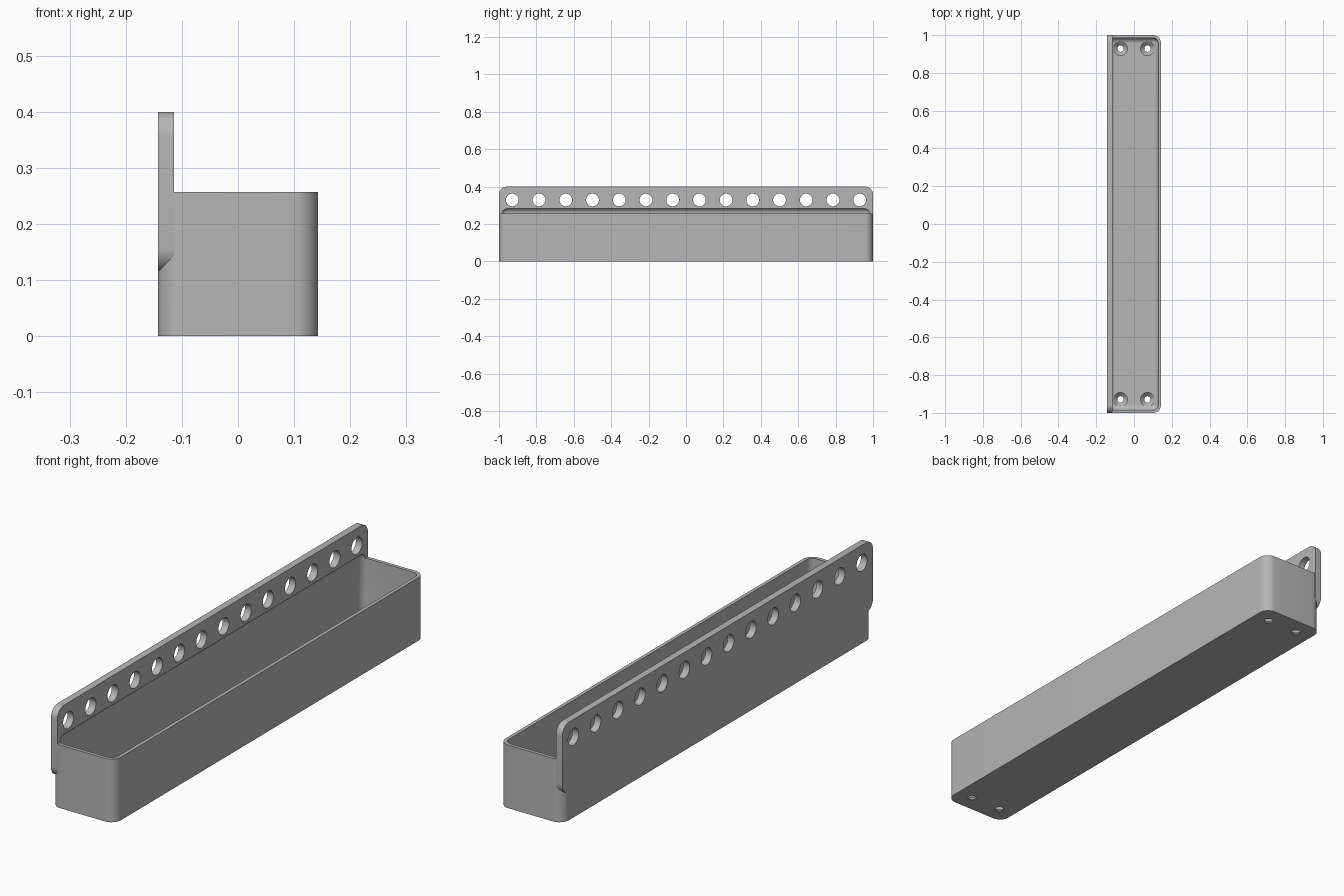
import bpy
import bmesh
from math import pi
from mathutils import Matrix, Vector

cube = bpy.data.objects.get("Cube")
if cube:
    bpy.data.objects.remove(cube, do_unlink=True)

U = 1 / 7                 # hole pitch, the design unit
HALF_W = U                # half width of the tray
WALL = 0.1 * U
PLATE = 0.2 * U
RADIUS = 0.3 * U
FLOOR = 0.15 * U
HEIGHT = 1.8 * U
TOP = 2.8 * U

grey = bpy.data.materials.new("plain grey")
grey.use_nodes = True
colour = (0.47, 0.47, 0.47, 1)
grey.diffuse_color = colour
grey.node_tree.nodes["Principled BSDF"].inputs["Base Color"].default_value = colour


def make_object(name, bm):
    bmesh.ops.recalc_face_normals(bm, faces=bm.faces)
    mesh = bpy.data.meshes.new(name)
    bm.to_mesh(mesh)
    bm.free()
    mesh.materials.append(grey)
    obj = bpy.data.objects.new(name, mesh)
    bpy.context.collection.objects.link(obj)
    return obj


def rounded_box(name, low, high, radius, axis=None):
    """Box with the edges along one axis rounded, or all edges if no axis is given."""
    low, high = Vector(low), Vector(high)
    bm = bmesh.new()
    bmesh.ops.create_cube(bm, size=1)
    bmesh.ops.scale(bm, vec=high - low, verts=bm.verts)
    bmesh.ops.translate(bm, vec=(low + high) / 2, verts=bm.verts)
    edges = [e for e in bm.edges if axis is None
             or abs((e.verts[0].co - e.verts[1].co).normalized()[axis]) > 0.9]
    bmesh.ops.bevel(bm, geom=edges, offset=radius, segments=10,
                    profile=0.5, affect='EDGES')
    return make_object(name, bm)


def add_cone(bm, r1, r2, depth, centre, rotation=Matrix()):
    bmesh.ops.create_cone(bm, cap_ends=True, segments=40, radius1=r1, radius2=r2,
                          depth=depth, matrix=Matrix.Translation(centre) @ rotation)


def combine(target, other, operation):
    other.hide_render = True
    mod = target.modifiers.new(operation.lower(), 'BOOLEAN')
    mod.object = other
    mod.operation = operation
    mod.solver = 'EXACT'
    bpy.context.view_layer.objects.active = target
    bpy.ops.object.modifier_apply(modifier=mod.name)
    bpy.data.objects.remove(other, do_unlink=True)


# Tray block with rounded upright corners
tray = rounded_box("tray_with_mounting_plate", (-HALF_W, -1, 0),
                   (HALF_W, 1, HEIGHT), RADIUS, axis=2)

# Mounting plate with rounded corners
plate = rounded_box("mounting_plate", (-HALF_W, -1, 0.8 * U),
                    (-HALF_W + PLATE, 1, TOP), RADIUS, axis=0)
combine(tray, plate, 'UNION')

# Cavity, rounded on every edge
inner = HALF_W - WALL
cavity = rounded_box("cavity_cutter", (-inner, -1 + WALL, FLOOR),
                     (inner, 1 - WALL, 2 * U), RADIUS - WALL)
combine(tray, cavity, 'DIFFERENCE')

# Row of holes through the plate
bm = bmesh.new()
for i in range(14):
    add_cone(bm, 0.034, 0.034, 0.1, (-HALF_W + PLATE / 2, (i - 6.5) * U, TOP - U / 2),
             Matrix.Rotation(pi / 2, 4, 'Y'))
combine(tray, make_object("plate_hole_cutter", bm), 'DIFFERENCE')

# Countersunk screw holes in the floor
corners = [(x * U / 2, y * 6.5 * U) for x in (-1, 1) for y in (-1, 1)]
bm = bmesh.new()
for x, y in corners:
    add_cone(bm, 0.017, 0.017, 0.1, (x, y, 0))
combine(tray, make_object("screw_hole_cutter", bm), 'DIFFERENCE')
bm = bmesh.new()
for x, y in corners:
    add_cone(bm, 0.012, 0.042, 0.03, (x, y, FLOOR - 0.01))
combine(tray, make_object("countersink_cutter", bm), 'DIFFERENCE')

# Smooth rounds, sharp edges
bpy.ops.object.select_all(action='DESELECT')
tray.select_set(True)
bpy.context.view_layer.objects.active = tray
bpy.ops.object.shade_smooth_by_angle(angle=pi / 6)
